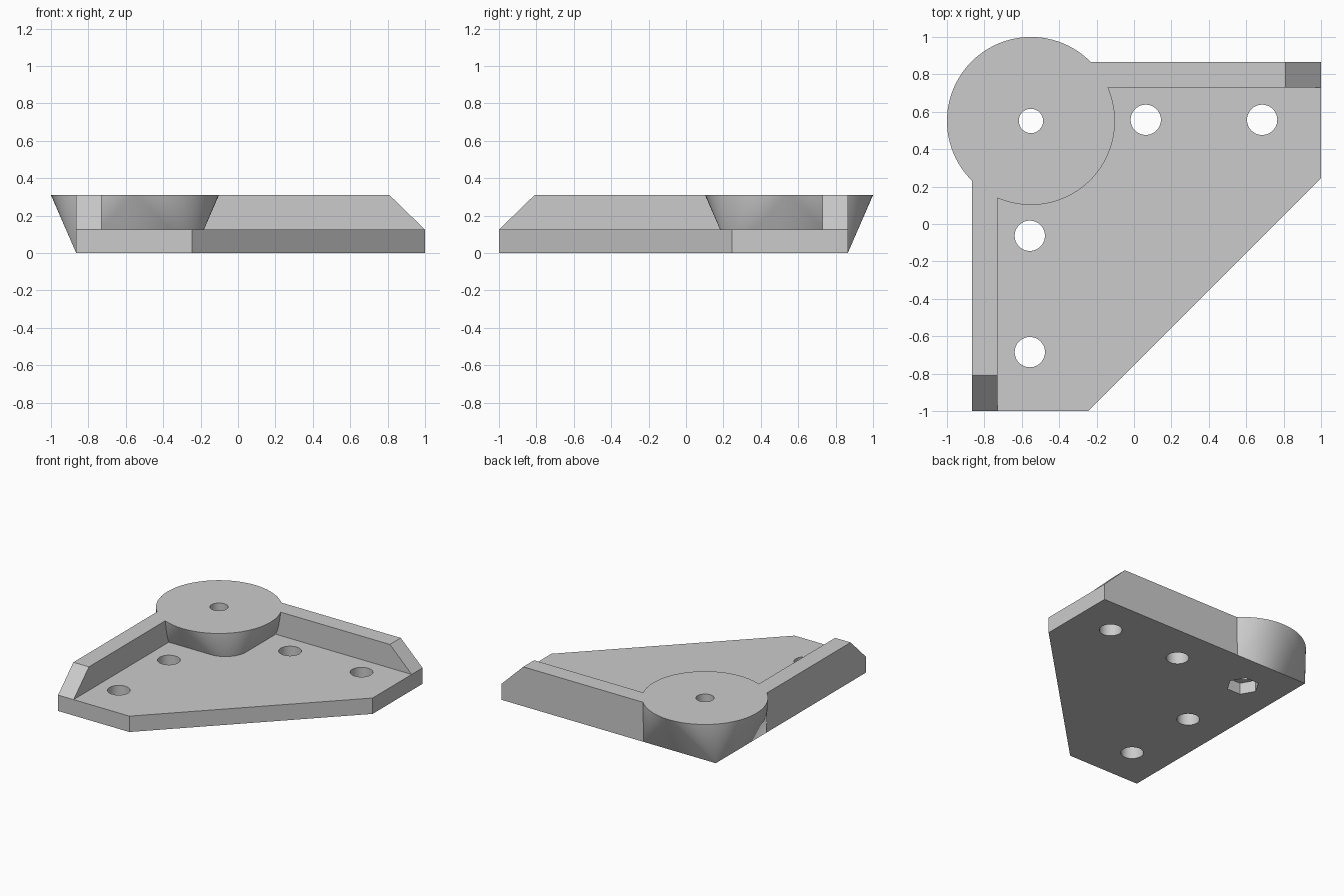
import bpy, bmesh
from math import cos, sin, tau
from mathutils import Vector

if "Cube" in bpy.data.objects:
    bpy.data.objects.remove(bpy.data.objects["Cube"], do_unlink=True)

# Main dimensions
PLATE_H, TOP = 0.125, 0.31
OUT, INN = 0.865, 0.73          # outer and inner faces of the two rims
BOSS = Vector((-0.551, 0.551, 0))
BOSS_R, BASE = 0.449, 0.314

grey = bpy.data.materials.new("light_grey")
grey.use_nodes = True
colour = (0.6, 0.6, 0.6, 1)
grey.diffuse_color = colour
grey.node_tree.nodes["Principled BSDF"].inputs["Base Color"].default_value = colour


def finish(name, bm):
    bmesh.ops.recalc_face_normals(bm, faces=bm.faces)
    mesh = bpy.data.meshes.new(name)
    bm.to_mesh(mesh)
    bm.free()
    mesh.materials.append(grey)
    ob = bpy.data.objects.new(name, mesh)
    bpy.context.collection.objects.link(ob)
    return ob


def prism(name, outline, direction):
    bm = bmesh.new()
    face = bm.faces.new([bm.verts.new(p) for p in outline])
    ext = bmesh.ops.extrude_face_region(bm, geom=[face], use_keep_orig=True)
    moved = [g for g in ext["geom"] if isinstance(g, bmesh.types.BMVert)]
    bmesh.ops.translate(bm, verts=moved, vec=direction)
    return finish(name, bm)


def ring(x, y, z, radius, count):
    return [(x + radius * cos(tau * i / count), y + radius * sin(tau * i / count), z)
            for i in range(count)]


def cutter(name, x, y, radius, count, top):
    ob = prism(name, ring(x, y, -0.1, radius, count), (0, 0, top + 0.1))
    ob.hide_render = True
    return ob


def cut(ob, cutters):
    bpy.ops.object.select_all(action="DESELECT")
    ob.select_set(True)
    bpy.context.view_layer.objects.active = ob
    for c in cutters:
        mod = ob.modifiers.new("hole", "BOOLEAN")
        mod.operation, mod.solver, mod.object = "DIFFERENCE", "EXACT", c
        bpy.ops.object.modifier_apply(modifier=mod.name)
    bpy.ops.object.shade_smooth_by_angle(angle=0.4)


# Base plate with one corner cut off diagonally
plate = prism("base_plate", [(-OUT, -1, 0), (-0.245, -1, 0), (1, 0.245, 0),
                             (1, OUT, 0), (-OUT, OUT, 0)], (0, 0, PLATE_H))

# Raised rims with sloped ends, mirrored across the diagonal
profile = [(-0.45, PLATE_H), (1, PLATE_H), (0.81, TOP), (-0.45, TOP)]
prism("back_rim", [(a, INN, z) for a, z in profile], (0, OUT - INN, 0))
prism("right_rim", [(-INN, -a, z) for a, z in profile], (INN - OUT, 0, 0))

# Corner boss blending from a square foot to a round top
bm = bmesh.new()
for sx in (-1, 1):
    for sy in (-1, 1):
        bm.verts.new(BOSS + Vector((sx * BASE, sy * BASE, 0)))
for p in ring(BOSS.x, BOSS.y, TOP, BOSS_R, 96):
    bm.verts.new(p)
bmesh.ops.convex_hull(bm, input=bm.verts)
bmesh.ops.dissolve_limit(bm, angle_limit=0.002, verts=bm.verts, edges=bm.edges)
boss = finish("corner_boss", bm)

# Screw holes, centre hole and hexagonal nut pocket
screws = [cutter("screw_hole_cutter", x, y, 0.081, 48, 0.5)
          for x, y in ((0.063, 0.557), (0.685, 0.557), (-0.557, -0.063), (-0.557, -0.685))]
centre = [cutter("centre_hole_cutter", BOSS.x, BOSS.y, 0.065, 48, 0.5),
          cutter("nut_pocket_cutter", BOSS.x, BOSS.y, 0.117, 6, 0.09)]
cut(plate, screws + centre)
cut(boss, centre)
for c in screws + centre:
    bpy.data.objects.remove(c, do_unlink=True)
